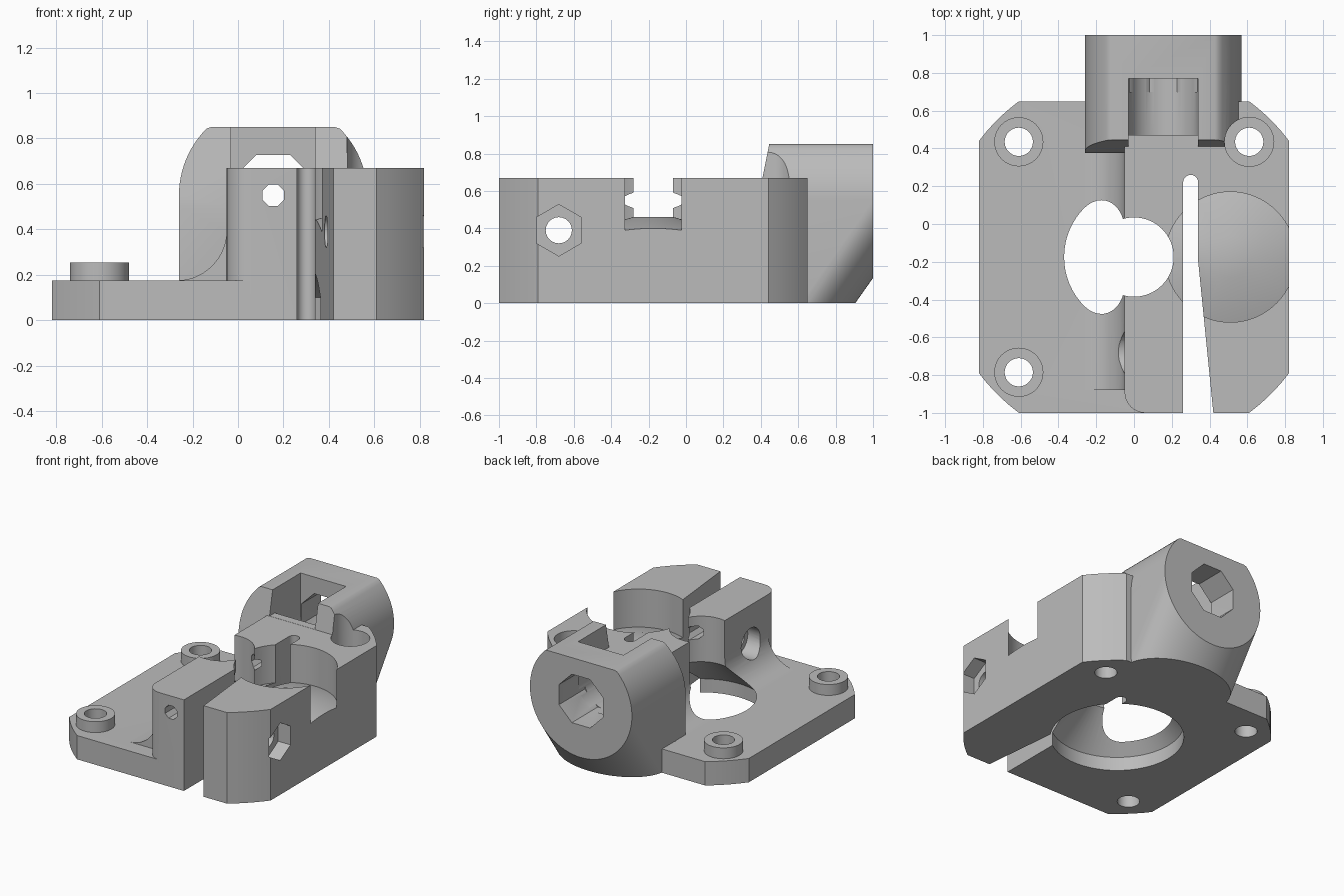
import bpy, bmesh
from math import sin, cos, pi, radians, sqrt, atan2
from mathutils import Vector, Matrix

if "Cube" in bpy.data.objects:
    bpy.data.objects.remove(bpy.data.objects["Cube"], do_unlink=True)

grey = bpy.data.materials.new("light_grey_plastic")
grey.use_nodes = True
color = (0.5, 0.5, 0.5, 1)
grey.diffuse_color = color
grey.node_tree.nodes["Principled BSDF"].inputs["Base Color"].default_value = color

AX, AY = 0, -0.175          # motor axis
HX, HZ = 0.155, 0.55        # filament axis
HR = 0.415                  # rear housing radius
TOP, PLATE, SCREW = 0.67, 0.175, 0.255


def finish(name, bm):
    bmesh.ops.recalc_face_normals(bm, faces=bm.faces)
    mesh = bpy.data.meshes.new(name)
    bm.to_mesh(mesh)
    bm.free()
    obj = bpy.data.objects.new(name, mesh)
    bpy.context.collection.objects.link(obj)
    obj.data.materials.append(grey)
    return obj


def prism(name, pts, lo, hi, axis="Z"):
    place = {"X": lambda a, b, t: (t, a, b),
             "Y": lambda a, b, t: (a, t, b),
             "Z": lambda a, b, t: (a, b, t)}[axis]
    bm = bmesh.new()
    rings = [[bm.verts.new(place(a, b, t)) for a, b in pts] for t in (lo, hi)]
    for ring in rings:
        bm.faces.new(ring)
    n = len(pts)
    for i in range(n):
        j = (i + 1) % n
        bm.faces.new((rings[0][i], rings[0][j], rings[1][j], rings[1][i]))
    return finish(name, bm)


def arc(cx, cy, r, a0, a1, n):
    return [(cx + r * cos(radians(a0 + (a1 - a0) * i / n)),
             cy + r * sin(radians(a0 + (a1 - a0) * i / n))) for i in range(n + 1)]


def rod(name, cx, cy, r, lo, hi, axis="Z", n=40, turn=0):
    return prism(name, arc(cx, cy, r, turn, turn + 360, n)[:-1], lo, hi, axis)


def box(name, x0, x1, y0, y1, z0, z1):
    return prism(name, [(x0, y0), (x1, y0), (x1, y1), (x0, y1)], z0, z1)


def lathe(name, profile, cx, cy, n=64):
    bm = bmesh.new()
    vs = [bm.verts.new((cx + r, cy, z)) for r, z in profile]
    es = [bm.edges.new(p) for p in zip(vs, vs[1:])]
    bmesh.ops.spin(bm, geom=vs + es, cent=(cx, cy, 0), axis=(0, 0, 1),
                   angle=2 * pi, steps=n)
    bmesh.ops.remove_doubles(bm, verts=bm.verts, dist=1e-4)
    return finish(name, bm)


def boolean(target, tool, operation):
    mod = target.modifiers.new(operation, "BOOLEAN")
    mod.operation, mod.solver, mod.object = operation, "EXACT", tool
    graph = bpy.context.evaluated_depsgraph_get()
    mesh = bpy.data.meshes.new_from_object(target.evaluated_get(graph))
    target.modifiers.clear()
    target.data = mesh
    bpy.data.objects.remove(tool, do_unlink=True)


# Square outline with corners trimmed by a circle
A0 = 36.9
A1 = 53.5


def corner(quarter):
    lo, hi = (A0, A1) if quarter % 2 == 0 else (90 - A1, 90 - A0)
    return [(max(-0.82, min(0.82, x)), max(-1, min(0.65, y)))
            for x, y in arc(AX, AY, 1.0255, 90 * quarter + lo, 90 * quarter + hi, 5)]


outline = [p for q in range(4) for p in corner(q)]
body = prism("extruder_body", outline, 0, PLATE)

# Tall clamp block with one rounded front corner
block = prism("clamp_block", corner(0) + [(-0.05, 0.65)]
              + arc(0.06, -0.89, 0.11, 180, 270, 8) + corner(3), 0, TOP)

# Concave fillet between plate and block
fillet = prism("block_fillet", arc(-0.27, 0.395, 0.22, 270, 360, 14)
               + [(0.1, 0.395), (0.1, 0.1), (-0.27, 0.1)], -0.88, 0.5, "Y")

# Rear housing: round barrel, flat top, leaning foot
bm = bmesh.new()
for i in range(49):
    a = pi * i / 48
    x, h = HX - HR * cos(a), HR * sin(a)
    low, high = HZ - h, min(0.85, HZ + h)
    lean = 0.375 + 0.2 * max(0, high - 0.5)
    for y, z in ((0.375, 0), (1 - low / 1.42, 0), (1, low), (1, high),
                 (lean, high), (0.375, 0.5)):
        bm.verts.new((x, y, z))
hull = bmesh.ops.convex_hull(bm, input=bm.verts)
extra = {v for v in hull["geom_interior"] + hull["geom_unused"]
         if isinstance(v, bmesh.types.BMVert)}
bmesh.ops.delete(bm, geom=list(extra), context="VERTS")
bmesh.ops.dissolve_limit(bm, angle_limit=0.005, verts=bm.verts, edges=bm.edges)
housing = finish("rear_housing", bm)

posts = [rod("screw_post", -0.61, y, 0.13, 0.1, SCREW) for y in (0.435, -0.785)]
for part in [block, fillet, housing] + posts:
    boolean(body, part, "UNION")

cutters = [
    # Motor recess, cone and drive gear bore
    lathe("motor_bore", [(0, -0.1), (0.445, -0.1), (0.445, 0.1), (0.21, 0.335),
                         (0.21, 0.9), (0, 0.9)], AX, AY),
    # Idler bearing pocket with raised conical floor
    lathe("bearing_pocket", [(0, 0.46), (0.11, 0.46), (0.345, 0.39),
                             (0.345, 0.95), (0, 0.95)], 0.51, AY),
    # Flexing slot
    prism("flex_slot", [(0.26, -1.1), (0.43, -1.1), (0.34, -0.2)]
          + arc(0.3, 0.22, 0.04, 0, 180, 10), -0.1, 0.9),
    # Clamp screw, nut trap and head recess
    rod("clamp_screw_hole", -0.68, 0.39, 0.07, -0.5, 1, "X", 24),
    rod("nut_trap", -0.68, 0.39, 0.138, 0.72, 1, "X", 6, 30),
    rod("screw_head_recess", -0.68, 0.39, 0.11, -0.4, 0.05, "X", 32),
    # Filament path and hot end socket
    rod("filament_hole", HX, HZ, 0.052, -1.1, 0.6, "Y", 8, 22.5),
    rod("socket_hole", HX, HZ, 0.193, 0.7, 1.1, "Y", 8, 22.5),
    prism("socket_slot", arc(HX, HZ, 0.185, 180, 360, 24)
          + [(0.34, 0.95), (-0.03, 0.95)], 0.47, 0.77, "Y"),
    box("slot_mouth", -0.03, 0.34, 0.3, 0.5, TOP + 0.001, 0.95),
    # Deep access for the rear screw
    rod("screw_access", 0.61, 0.435, 0.13, SCREW, 0.95),
]
# Mounting holes
for x, y in ((-0.61, 0.435), (-0.61, -0.785), (0.61, 0.435)):
    cutters.append(rod("mount_hole", x, y, 0.075, -0.1, 0.9, "Z", 28))
for cutter in cutters:
    boolean(body, cutter, "DIFFERENCE")

bpy.ops.object.select_all(action="DESELECT")
body.select_set(True)
bpy.context.view_layer.objects.active = body
bpy.ops.object.shade_smooth_by_angle(angle=radians(30))
